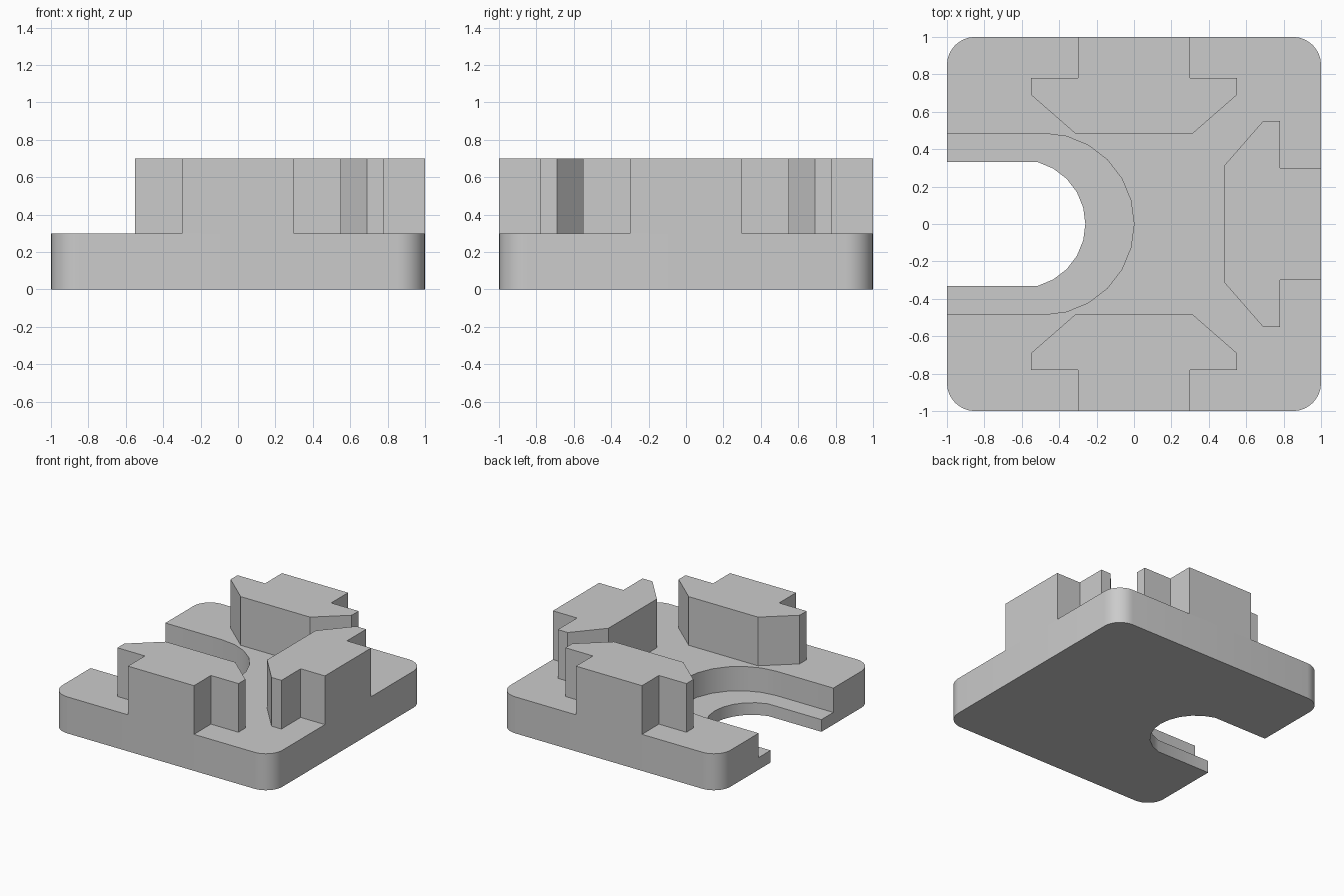
import bpy, bmesh
from math import cos, sin, radians, pi

default = bpy.data.objects.get("Cube")
if default:
    bpy.data.objects.remove(default, do_unlink=True)

# Single grey finish
grey = bpy.data.materials.new("light grey")
grey.use_nodes = True
colour = (0.6, 0.6, 0.6, 1)
grey.diffuse_color = colour
grey.node_tree.nodes["Principled BSDF"].inputs["Base Color"].default_value = colour


def arc(cx, cy, r, start, end, steps):
    angles = [radians(start + (end - start) * i / steps) for i in range(steps + 1)]
    return [(cx + r * cos(a), cy + r * sin(a)) for a in angles]


def prism(name, outline, z0, z1):
    """Extrude a counter-clockwise outline from z0 to z1."""
    bm = bmesh.new()
    face = bm.faces.new([bm.verts.new((x, y, z0)) for x, y in outline])
    top = bmesh.ops.extrude_face_region(bm, geom=[face])["geom"]
    bmesh.ops.translate(bm, vec=(0, 0, z1 - z0),
                        verts=[v for v in top if isinstance(v, bmesh.types.BMVert)])
    bmesh.ops.recalc_face_normals(bm, faces=bm.faces)
    mesh = bpy.data.meshes.new(name)
    bm.to_mesh(mesh)
    bm.free()
    mesh.materials.append(grey)
    obj = bpy.data.objects.new(name, mesh)
    bpy.context.collection.objects.link(obj)
    return obj


def select_only(obj):
    bpy.ops.object.select_all(action="DESELECT")
    obj.select_set(True)
    bpy.context.view_layer.objects.active = obj


def cut(target, cutter):
    cutter.hide_render = True
    mod = target.modifiers.new("cut", "BOOLEAN")
    mod.operation = "DIFFERENCE"
    mod.solver = "EXACT"
    mod.object = cutter
    select_only(target)
    bpy.ops.object.modifier_apply(modifier=mod.name)
    bpy.data.objects.remove(cutter, do_unlink=True)


# Base plate with rounded corners
R = 0.15
outline = []
for i, (sx, sy) in enumerate([(1, 1), (-1, 1), (-1, -1), (1, -1)]):
    outline += arc(sx * (1 - R), sy * (1 - R), R, 90 * i, 90 * i + 90, 8)
plate = prism("base_plate", outline, 0, 0.3)

# Stepped slot opening to the right side: wide recess, then narrow through slot
recess = arc(-0.485, 0, 0.485, -90, 90, 12)
slot = arc(-0.602, 0, 0.342, -75, 75, 10)
for name, curve, z0 in (("recess_cutter", recess, 0.1), ("slot_cutter", slot, -0.1)):
    half = curve[-1][1]
    cut(plate, prism(name, curve + [(-1.2, half), (-1.2, -half)], z0, 0.5))
select_only(plate)
bpy.ops.object.shade_smooth_by_angle(angle=radians(30))

# Three T-shaped jaw blocks, one flush with each closed side
side = [(0.3, 1), (0.3, 0.78), (0.55, 0.78), (0.55, 0.69), (0.315, 0.485)]
jaw = [(-x, y) for x, y in side] + side[::-1]
for name, turn in (("back_jaw", 0), ("left_jaw", -pi / 2), ("front_jaw", pi)):
    c, s = cos(turn), sin(turn)
    prism(name, [(x * c - y * s, x * s + y * c) for x, y in jaw], 0.3, 0.7)
